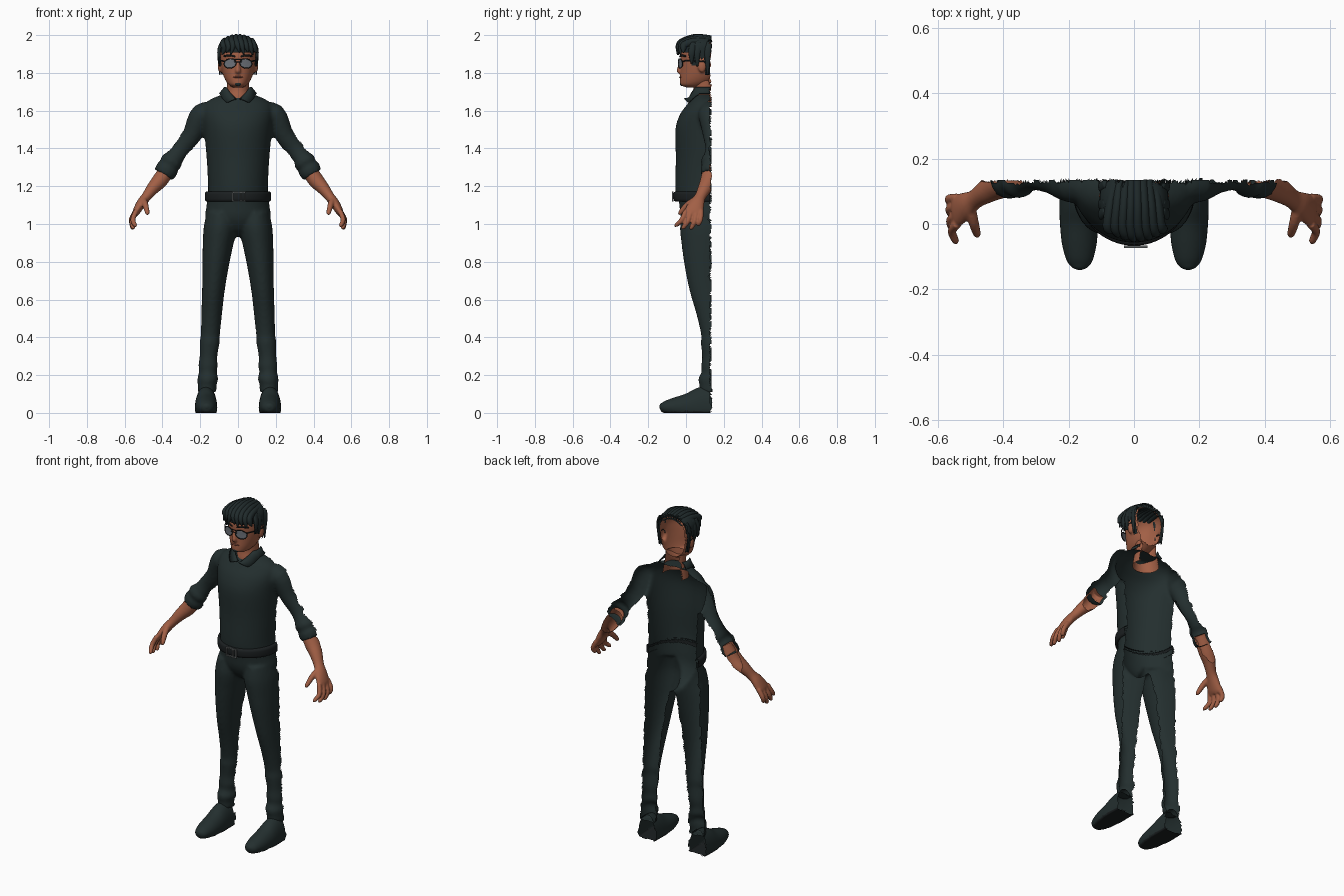
import bpy, bmesh, math
from mathutils import Vector, Matrix, noise

if "Cube" in bpy.data.objects:
    bpy.data.objects.remove(bpy.data.objects["Cube"])


def material(name, rgb):
    m = bpy.data.materials.new(name)
    m.diffuse_color = (*rgb, 1)
    m.use_nodes = True
    m.node_tree.nodes["Principled BSDF"].inputs["Base Color"].default_value = m.diffuse_color
    return m


CLOTH = material("dark cloth", (0.017, 0.028, 0.028))
HAIR = material("dark hair", (0.014, 0.023, 0.024))
BLACK = material("black leather", (0.011, 0.014, 0.015))
SKIN = material("brown skin", (0.36, 0.115, 0.06))
LIP = material("lip brown", (0.24, 0.07, 0.042))
LENS = material("grey lens", (0.15, 0.165, 0.19))
METAL = material("grey metal", (0.11, 0.12, 0.12))


def spline(pts, k):
    """Catmull-Rom through (x, y, z, ra, rb) rows."""
    out = []
    for i in range(len(pts) - 1):
        p = [pts[max(i - 1, 0)], pts[i], pts[i + 1], pts[min(i + 2, len(pts) - 1)]]
        for j in range(k):
            t = j / k
            out.append([0.5 * (2 * b + (c - a) * t + (2 * a - 5 * b + 4 * c - d) * t * t
                               + (3 * b - a - 3 * c + d) * t ** 3) for a, b, c, d in zip(*p)])
    return out + [list(pts[-1])]


def tube(bm, pts, side=1, flat=False, ref=(0, 1, 0), n=24, k=4, cap=True):
    """Elliptical loft; flat keeps rings horizontal, otherwise they follow the path."""
    rows = spline([(p[0] * side, *p[1:]) for p in pts], k)
    rings = []
    for i, r in enumerate(rows):
        u, v = Vector((1, 0, 0)), Vector((0, 1, 0))
        if not flat:
            t = Vector(rows[min(i + 1, len(rows) - 1)][:3]) - Vector(rows[max(i - 1, 0)][:3])
            u = t.cross(Vector(ref)).normalized()
            v = u.cross(t).normalized()
        ring = []
        for j in range(n):
            a = 2 * math.pi * j / n
            ring.append(bm.verts.new(Vector(r[:3]) + u * max(r[3], .001) * math.cos(a)
                                     + v * max(r[4], .001) * math.sin(a)))
        rings.append(ring)
    for a, b in zip(rings, rings[1:]):
        for j in range(n):
            bm.faces.new((a[j], a[(j + 1) % n], b[(j + 1) % n], b[j]))
    if cap:
        bm.faces.new(rings[0])
        bm.faces.new(rings[-1])


def blob(bm, loc, size):
    bmesh.ops.create_uvsphere(bm, u_segments=20, v_segments=12, radius=1,
                              matrix=Matrix.Translation(loc) @ Matrix.Diagonal((*size, 1)))


def box(bm, loc, size):
    bmesh.ops.create_cube(bm, size=1, matrix=Matrix.Translation(loc) @ Matrix.Diagonal((*size, 1)))


def finish(name, bm, mat, voxel=0, cut=True, drop=None, smooth=True):
    """Fuse the pieces if wanted, then tear the back open along a ragged plane."""
    bmesh.ops.recalc_face_normals(bm, faces=bm.faces)
    ob = bpy.data.objects.new(name, bpy.data.meshes.new(name))
    bpy.context.collection.objects.link(ob)
    bm.to_mesh(ob.data)
    bm.free()
    if voxel:
        m = ob.modifiers.new("fuse", "REMESH")
        m.mode, m.voxel_size = "VOXEL", voxel
        s = ob.modifiers.new("soften", "SMOOTH")
        s.factor, s.iterations = 0.5, 3
        dg = bpy.context.evaluated_depsgraph_get()
        ob.data = bpy.data.meshes.new_from_object(ob.evaluated_get(dg))
        ob.modifiers.clear()
    bm = bmesh.new()
    bm.from_mesh(ob.data)
    if cut:
        bmesh.ops.triangulate(bm, faces=bm.faces)
    gone = []
    for f in bm.faces:
        c = f.calc_center_median()
        torn = cut and c.y > 0.129 + 0.013 * noise.noise(c * 28)
        if torn or (drop and drop(c)):
            gone.append(f)
    bmesh.ops.delete(bm, geom=gone, context="FACES")
    if cut:
        for v in bm.verts:
            v.co.y = min(v.co.y, 0.14)
    bm.to_mesh(ob.data)
    bm.free()
    ob.data.materials.clear()
    ob.data.materials.append(mat)
    ob.data.polygons.foreach_set("use_smooth", [smooth] * len(ob.data.polygons))
    return ob


# Shirt: torso and rolled sleeves fused together
bm = bmesh.new()
tube(bm, [(0, .11, 1.13, .16, .16), (0, .11, 1.2, .158, .167), (0, .11, 1.35, .166, .164),
          (0, .11, 1.5, .18, .166), (0, .11, 1.58, .188, .142), (0, .11, 1.63, .178, .106),
          (0, .11, 1.66, .145, .083), (0, .11, 1.685, .085, .066)], flat=True, n=48)
for s in (1, -1):
    tube(bm, [(.12, .13, 1.58, .055, .06), (.19, .13, 1.578, .062, .065), (.245, .14, 1.47, .052, .05),
              (.3, .145, 1.4, .049, .042), (.337, .14, 1.352, .05, .048), (.352, .135, 1.33, .06, .056),
              (.364, .135, 1.31, .054, .05), (.376, .135, 1.29, .061, .058),
              (.395, .133, 1.26, .055, .054)], s)
finish("shirt", bm, CLOTH, voxel=.01, drop=lambda c: c.z < 1.16)

# Trousers: pelvis and legs fused together
bm = bmesh.new()
tube(bm, [(0, .11, 1.19, .163, .155), (0, .11, 1.1, .166, .145), (0, .11, 1.03, .172, .135),
          (0, .11, .97, .12, .1), (0, .11, .935, .04, .05)], flat=True, n=48)
for s in (1, -1):
    tube(bm, [(.09, .1, 1.06, .075, .12), (.094, .1, .98, .088, .132), (.107, .1, .88, .08, .122),
              (.118, .1, .78, .07, .108), (.13, .11, .65, .06, .092), (.139, .125, .53, .055, .072),
              (.146, .135, .42, .051, .056), (.15, .135, .37, .053, .056), (.156, .137, .3, .047, .052),
              (.158, .137, .25, .052, .056), (.16, .137, .215, .048, .055), (.16, .137, .18, .055, .072),
              (.163, .137, .145, .05, .066), (.163, .137, .11, .05, .066)], s, flat=True)
finish("trousers", bm, CLOTH, voxel=.01, drop=lambda c: c.z > 1.15)

# Shoes with flat soles
for s, side in ((1, "left"), (-1, "right")):
    bm = bmesh.new()
    tube(bm, [(.166, -.14, .032, .006, .006), (.166, -.132, .032, .024, .02), (.166, -.11, .03, .04, .034),
              (.167, -.06, .03, .053, .052), (.168, 0, .03, .058, .072), (.169, .05, .03, .059, .098),
              (.169, .1, .03, .058, .112), (.168, .16, .03, .057, .115)], s, ref=(0, 0, 1), n=32, k=5)
    for v in bm.verts:
        v.co.z = max(v.co.z, 0)
    shoe = finish("shoe_" + side, bm, CLOTH)
    shoe.data.materials.append(BLACK)
    for p in shoe.data.polygons:
        p.material_index = int(p.center.z < .008)

# Belt and buckle
bm = bmesh.new()
tube(bm, [(0, .11, 1.118, .163, .155), (0, .11, 1.122, .173, .172), (0, .11, 1.145, .175, .176),
          (0, .11, 1.168, .173, .174), (0, .11, 1.173, .16, .158)], flat=True, n=64, k=2, cap=False)
finish("belt", bm, BLACK)
bm = bmesh.new()
for z in (1.122, 1.168):
    box(bm, (.005, -.07, z), (.07, .008, .007))
for x in (-.027, .037, .016):
    box(bm, (x, -.07, 1.145), (.007, .008, .046))
finish("belt_buckle", bm, METAL, cut=False, smooth=False)

# Forearms and hands
for s, side in ((1, "left"), (-1, "right")):
    bm = bmesh.new()
    tube(bm, [(.36, .135, 1.31, .04, .042), (.41, .122, 1.235, .042, .045), (.45, .1, 1.19, .034, .037),
              (.485, .076, 1.145, .026, .03), (.512, .058, 1.11, .025, .04), (.538, .042, 1.065, .02, .05),
              (.545, .038, 1.045, .012, .044)], s)
    for y0, x1, y1, z1 in ((0, .545, -.052, .985), (.028, .555, -.015, .972),
                           (.055, .558, .028, .97), (.08, .562, .066, .99)):
        mid = ((.548 + x1) / 2 + .01, (y0 + y1) / 2 + .004, (1.06 + z1) / 2)
        tube(bm, [(.54, y0, 1.07, .014, .014), (*mid, .0135, .0135), (x1, y1, z1 + .008, .011, .011),
                  (x1, y1 - .002, z1, .004, .004)], s, n=12)
    tube(bm, [(.5, .045, 1.125, .018, .018), (.49, .005, 1.1, .016, .016), (.48, -.03, 1.06, .012, .012),
              (.478, -.037, 1.048, .004, .004)], s, ref=(1, 0, 0), n=12)
    finish("arm_" + side, bm, SKIN, voxel=.005)

# Head, nose and ears
bm = bmesh.new()
tube(bm, [(0, .045, 1.722, .025, .04), (0, .042, 1.735, .047, .07), (0, .06, 1.76, .066, .092),
          (0, .075, 1.8, .082, .105), (0, .08, 1.85, .092, .109), (0, .08, 1.9, .095, .109),
          (0, .08, 1.94, .085, .092), (0, .08, 1.97, .055, .06), (0, .08, 1.982, .01, .01)],
     flat=True, n=40)
tube(bm, [(0, -.02, 1.87, .007, .007), (0, -.032, 1.84, .009, .009), (0, -.039, 1.812, .014, .011),
          (0, -.03, 1.8, .012, .008)], n=16)
for s in (1, -1):
    blob(bm, (.094 * s, .085, 1.835), (.013, .022, .033))
finish("head", bm, SKIN, voxel=.006)
bm = bmesh.new()
tube(bm, [(0, .1, 1.62, .075, .07), (0, .1, 1.67, .066, .068), (0, .1, 1.71, .058, .06),
          (0, .095, 1.76, .058, .056)], flat=True, n=32, cap=False)
finish("neck", bm, SKIN)
bm = bmesh.new()
blob(bm, (0, -.028, 1.778), (.026, .008, .0055))
finish("lips", bm, LIP, cut=False)
bm = bmesh.new()
blob(bm, (0, -.023, 1.742), (.018, .01, .011))
finish("chin_beard", bm, HAIR, cut=False)

# Hair: cap trimmed along the hairline, plus swept locks
def below_hairline(c):
    line = 1.91 if c.y < .03 else 1.84 if c.y < .065 else 1.875 if c.y < .1 else 1.79
    return c.z < line


bm = bmesh.new()
tube(bm, [(0, .09, 1.77, .082, .09), (0, .085, 1.84, .1, .11), (0, .075, 1.92, .105, .118),
          (0, .075, 1.955, .098, .11), (0, .08, 1.98, .075, .09), (0, .085, 1.99, .03, .04)],
     flat=True, n=48, k=6)
finish("hair_cap", bm, HAIR, drop=below_hairline)
bm = bmesh.new()
for i in range(8):
    x = -.08 + .023 * i
    h = 1.984 - 3.2 * x * x
    tube(bm, [(x * .7, .15, h - .004, .016, .016), (x * .9, .06, h + .003, .02, .015),
              (x, -.005, h - .012, .019, .016), (x + .008, -.04 + 4 * x * x, h - .036, .015, .015),
              (x + .02 * (1 if x > -.03 else -.3), -.046 + 5 * x * x, 1.895 + .012 * (i % 2), .003, .003)],
         ref=(1, 0, 0), n=12)
for s in (1, -1):
    for y, z in ((.03, 1.85), (.06, 1.835), (.115, 1.79)):
        tube(bm, [(.085, y + .01, 1.96, .01, .016), (.101, y, 1.91, .009, .018),
                  (.096, y, z, .003, .005)], s, n=12)
finish("hair_locks", bm, HAIR)

# Sunglasses
lens, frame = bmesh.new(), bmesh.new()


def on_glasses(s, a, r=1):
    x = .042 + .032 * r * math.cos(a)
    return Vector((s * x, -.04 + 4 * x * x, 1.85 + .025 * r * math.sin(a) - .08 * (x - .042)))


for s in (1, -1):
    disc = bmesh.ops.create_circle(lens, cap_ends=True, cap_tris=True, segments=28, radius=1)
    for v in disc["verts"]:
        v.co = on_glasses(s, math.atan2(v.co.y, v.co.x), v.co.length)
    rim = [(*on_glasses(1, i * math.pi / 8), .0025, .0025) for i in range(17)]
    tube(frame, rim, s, n=8, k=2)
    tube(frame, [(.073, -.02, 1.862, .003, .004), (.094, .02, 1.864, .003, .004),
                 (.101, .1, 1.86, .003, .004)], s, ref=(0, 0, 1), n=8)
    tube(frame, [(.075, -.002, 1.888, .003, .005), (.045, -.026, 1.893, .003, .005),
                 (.015, -.033, 1.886, .003, .004)], s, ref=(0, 0, 1), n=8)
for z in (1.857, 1.87):
    tube(frame, [(-.02, -.04, z, .0025, .0025), (.02, -.04, z, .0025, .0025)], n=8)
finish("sunglass_lenses", lens, LENS, cut=False)
finish("sunglass_frame_and_brows", frame, BLACK, cut=False)

# Shirt collar: one folded flap each side of the neck
bm = bmesh.new()
for s in (1, -1):
    rows = []
    for i in range(17):
        f = i / 16
        a = math.radians(6 + 114 * f)
        top = 1.662 + .064 * min(1, f * 2.2)
        low = 1.668 - .026 * f / .28 if f < .28 else 1.642 + .05 * min(1, (f - .28) / .35)
        row = []
        for r, z in ((.074, top), (.083, top * .6 + low * .4), (.1, low)):
            row.append(bm.verts.new((s * r * math.sin(a), .09 - r * math.cos(a), z)))
        rows.append(row)
    for p, q in zip(rows, rows[1:]):
        for j in (0, 1):
            bm.faces.new((p[j], p[j + 1], q[j + 1], q[j]))
collar = finish("collar", bm, CLOTH)
collar.modifiers.new("thickness", "SOLIDIFY").thickness = .006
